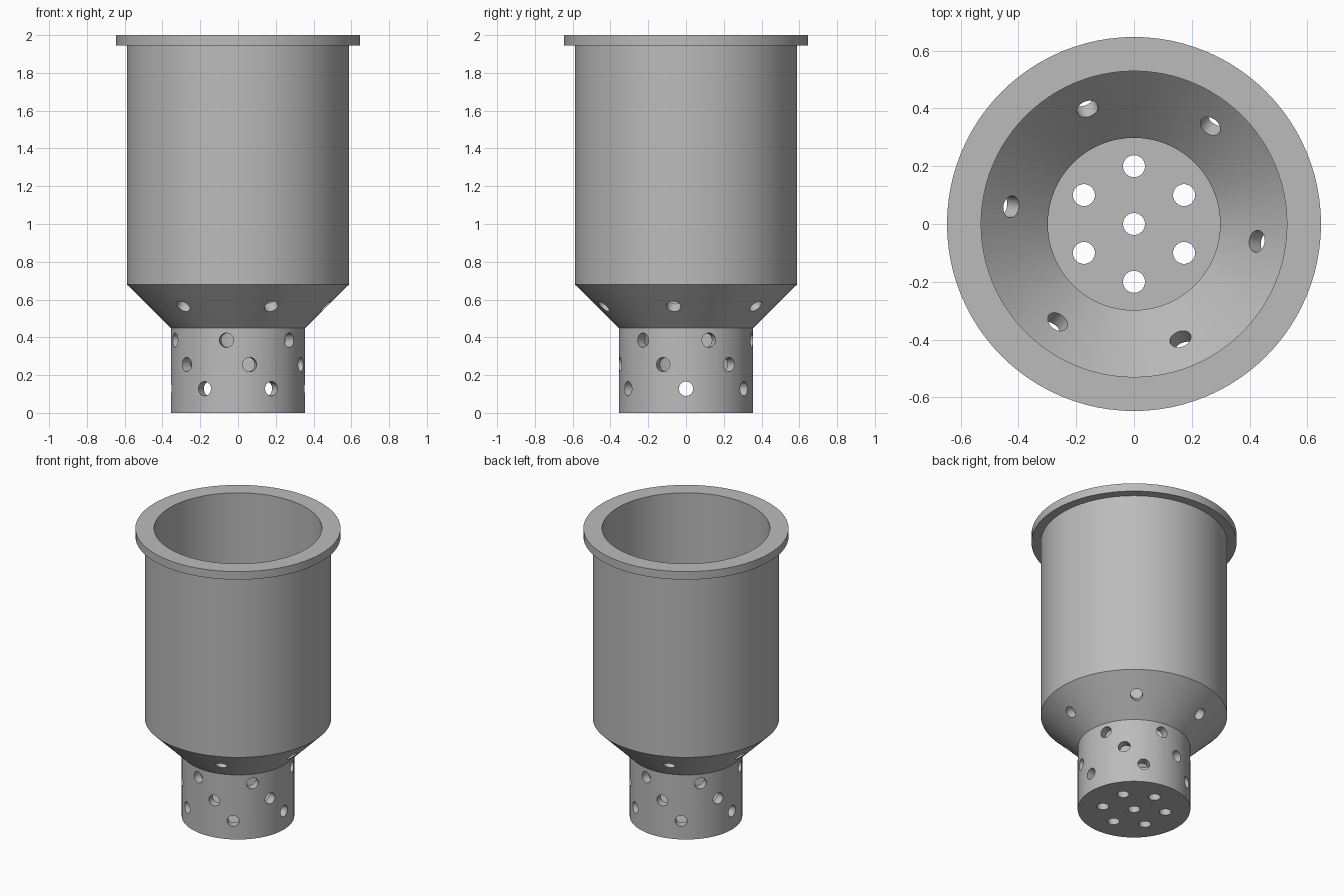
import bpy, bmesh
from math import radians, cos, sin, pi
from mathutils import Vector, Matrix

if "Cube" in bpy.data.objects:
    bpy.data.objects.remove(bpy.data.objects["Cube"], do_unlink=True)

SEGMENTS = 96
HOLE_RADIUS = 0.038

grey = bpy.data.materials.new("plain grey")
grey.use_nodes = True
colour = (0.5, 0.5, 0.5, 1)
grey.diffuse_color = colour
grey.node_tree.nodes["Principled BSDF"].inputs["Base Color"].default_value = colour


def make_object(name, bm):
    mesh = bpy.data.meshes.new(name)
    bmesh.ops.recalc_face_normals(bm, faces=bm.faces)
    bm.to_mesh(mesh)
    bm.free()
    obj = bpy.data.objects.new(name, mesh)
    bpy.context.collection.objects.link(obj)
    mesh.materials.append(grey)
    return obj


def lathe(name, profile):
    """Revolve a (radius, height) profile that starts and ends on the axis."""
    bm = bmesh.new()
    verts = [bm.verts.new((r, 0, z)) for r, z in profile]
    edges = [bm.edges.new(pair) for pair in zip(verts, verts[1:])]
    bmesh.ops.spin(bm, geom=verts + edges, cent=(0, 0, 0), axis=(0, 0, 1),
                   angle=2 * pi, steps=SEGMENTS, use_merge=True)
    bmesh.ops.remove_doubles(bm, verts=bm.verts, dist=0.0001)
    # Make the floor discs single faces
    for z in (profile[0][1], profile[-1][1]):
        disc = [f for f in bm.faces if all(abs(v.co.z - z) < 1e-4 for v in f.verts)]
        bmesh.ops.dissolve_faces(bm, faces=disc, use_verts=True)
    return make_object(name, bm)


def add_drill(bm, centre, direction, depth=0.13):
    turn = Vector(direction).to_track_quat('Z', 'Y').to_matrix().to_4x4()
    bmesh.ops.create_cone(bm, cap_ends=True, segments=32, radius1=HOLE_RADIUS,
                          radius2=HOLE_RADIUS, depth=depth,
                          matrix=Matrix.Translation(centre) @ turn)


# Cup: narrow base, cone, wide barrel and flange, then the inside back down
cup = lathe("strainer_cup", [
    (0, 0), (0.355, 0), (0.355, 0.449), (0.588, 0.68), (0.588, 1.944),
    (0.647, 1.944), (0.647, 2), (0.529, 2), (0.529, 0.704),
    (0.298, 0.473), (0.298, 0.059), (0, 0.059)])

drills = bmesh.new()
# Three staggered rings of holes round the base, and one square to the cone
rings = [(0.326, 0.128, 0, 0), (0.326, 0.256, 40, 0),
         (0.326, 0.385, 20, 0), (0.449, 0.585, 52, -1)]
for radius, height, start, slope in rings:
    for i in range(6):
        a = radians(start + 60 * i)
        add_drill(drills, (radius * cos(a), radius * sin(a), height),
                  (cos(a), sin(a), slope))
# Floor holes: one in the middle, six round it
add_drill(drills, (0, 0, 0.03), (0, 0, 1), 0.1)
for i in range(6):
    a = radians(90 + 60 * i)
    add_drill(drills, (0.2 * cos(a), 0.2 * sin(a), 0.03), (0, 0, 1), 0.1)
cutter = make_object("hole_cutter", drills)
cutter.hide_render = True

# Cut the holes and keep the finished mesh
cut = cup.modifiers.new("holes", 'BOOLEAN')
cut.operation = 'DIFFERENCE'
cut.solver = 'EXACT'
cut.object = cutter
bpy.ops.object.select_all(action='DESELECT')
cup.select_set(True)
bpy.context.view_layer.objects.active = cup
bpy.ops.object.modifier_apply(modifier=cut.name)
bpy.data.objects.remove(cutter, do_unlink=True)
bpy.ops.object.shade_smooth_by_angle(angle=radians(30))
